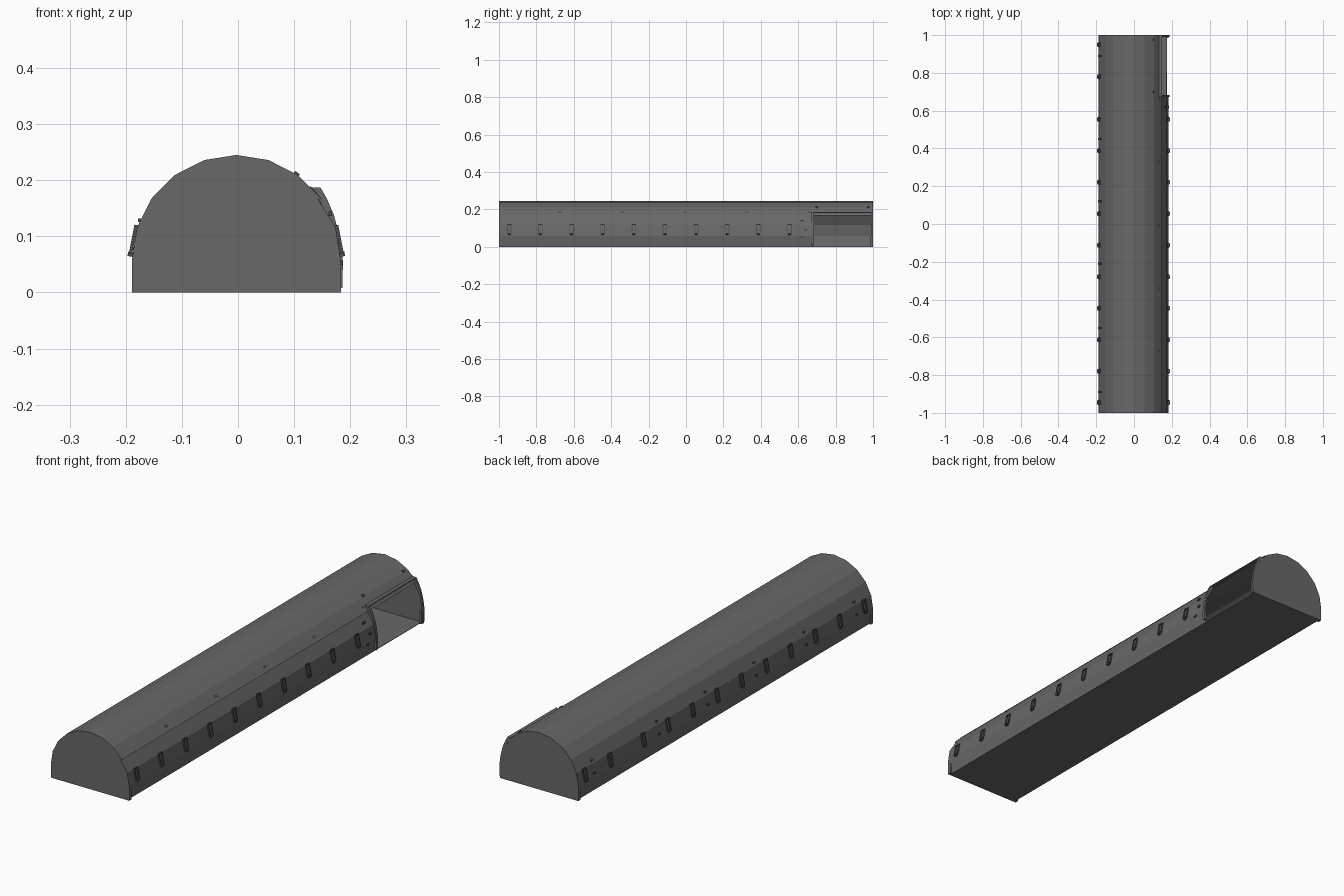
import bpy, bmesh, math
from mathutils import Vector, Matrix

if "Cube" in bpy.data.objects:
    bpy.data.objects.remove(bpy.data.objects["Cube"])

CX, CZ, R = -0.003, 0.059, 0.186      # hull section: 20-sided circle cut by the floor
OPEN_Y = 0.68                         # the side opening runs from here to the back


def material(name, v):
    m = bpy.data.materials.new(name)
    m.diffuse_color = (v, v, v, 1)
    m.use_nodes = True
    m.node_tree.nodes["Principled BSDF"].inputs["Base Color"].default_value = m.diffuse_color
    return m


GREY = material("dark_grey", 0.14)
TRIM = material("charcoal_trim", 0.075)


def finish(bm, name, mat):
    bmesh.ops.recalc_face_normals(bm, faces=bm.faces)
    me = bpy.data.meshes.new(name)
    bm.to_mesh(me)
    bm.free()
    me.materials.append(mat)
    ob = bpy.data.objects.new(name, me)
    bpy.context.collection.objects.link(ob)
    return ob


def on_hull(deg, out=0.0):
    a = math.radians(deg)
    return CX + (R + out) * math.sin(a), CZ + (R + out) * math.cos(a)


def add_box(bm, centre, size, tilt=0.0):
    m = (Matrix.Translation(centre) @ Matrix.Rotation(tilt, 4, 'Y')
         @ Matrix.Diagonal((*size, 1)))
    bmesh.ops.create_cube(bm, size=1, matrix=m)


def add_prism(bm, pts, y0, y1):
    a = [bm.verts.new((x, y0, z)) for x, z in pts]
    b = [bm.verts.new((x, y1, z)) for x, z in pts]
    n = len(pts)
    bm.faces.new(a)
    bm.faces.new(b[::-1])
    for i in range(n):
        bm.faces.new((a[i], a[(i + 1) % n], b[(i + 1) % n], b[i]))


# hull: section swept along y, with end walls and floor, side faces left out at the opening
section = [on_hull(d) for d in range(-90, 91, 18)]
section.insert(-2, (0.129, 0.187))     # upper edge of the opening
foot = on_hull(108)[0]
section = [(2 * CX - foot, 0)] + section + [(foot, 0)]
bm = bmesh.new()
rings = [[bm.verts.new((x, y, z)) for x, z in section] for y in (-1, OPEN_Y, 1)]
n = len(section)
for s in range(2):
    for i in range(n):
        j = (i + 1) % n
        if s == 1 and n - 5 < i < n - 1:
            continue
        bm.faces.new((rings[s][i], rings[s][j], rings[s + 1][j], rings[s + 1][i]))
bm.faces.new(rings[0])
bm.faces.new(rings[2][::-1])
hull = finish(bm, "hull", GREY)
sol = hull.modifiers.new("thickness", 'SOLIDIFY')
sol.thickness = 0.002
sol.offset = -1

# opening frame: two curved ribs and a rail along the top
outer = [(0.147, 0.187), (0.158, 0.168), (0.171, 0.138), (0.181, 0.098),
         (0.187, 0.055), (0.186, 0.008)]
inner = [on_hull(d, -0.004) for d in (105, 90, 72, 54)] + [(0.126, 0.187)]
bm = bmesh.new()
add_prism(bm, outer + inner, OPEN_Y - 0.008, OPEN_Y + 0.004)
add_prism(bm, outer + inner, 0.990, 1.0)
add_prism(bm, [(0.127, 0.187), (0.147, 0.187), (0.149, 0.182), (0.132, 0.182)], OPEN_Y, 1.0)
finish(bm, "opening_frame", GREY)

# corner feet
bm = bmesh.new()
for y in (-0.992, 0.992):
    add_box(bm, (-0.183, y, 0.027), (0.011, 0.016, 0.054))
    add_box(bm, (0.178, y, 0.027), (0.011, 0.016, 0.054))
finish(bm, "corner_feet", GREY)


# side loops: small upright rings with a bracket, lying against the wall
def add_loop(bm, y, side):
    a = math.radians(79)
    x, z = on_hull(79, 0.001)
    x = CX + side * (x - CX)
    up = Vector((-side * math.cos(a), 0, math.sin(a)))
    c = Vector((x, y, z))
    tilt = -side * (math.pi / 2 - a)
    for dy in (-0.010, 0.010):
        add_box(bm, c + Vector((0, dy, 0)), (0.006, 0.004, 0.048), tilt)
    for dz in (-0.024, 0.024):
        add_box(bm, c + up * dz, (0.006, 0.022, 0.004), tilt)
    add_box(bm, c - up * 0.027, (0.009, 0.014, 0.008), tilt)


rows = [-0.945 + i * 0.1665 for i in range(10)]
for name, side, ys in (("right_loops", 1, rows), ("left_loops", -1, rows + [0.78, 0.95])):
    bm = bmesh.new()
    for y in ys:
        add_loop(bm, y, side)
    finish(bm, name, TRIM)

# upper clips on both shoulders
bm = bmesh.new()
for i in range(5):
    x, z = on_hull(47)
    add_box(bm, (x - 0.001, -0.675 + i * 0.334, z - 0.002), (0.010, 0.018, 0.004), math.radians(45))
for y in (0.70, 0.975):
    add_box(bm, (0.105, y, 0.212), (0.010, 0.014, 0.004), math.radians(35))
finish(bm, "upper_clips", TRIM)

# small pegs between the left loops, and a fitting beside the opening
bm = bmesh.new()
for y in (-0.89, -0.55, -0.21, 0.12, 0.45, 0.89):
    for d in (68, 84):
        x, z = on_hull(d)
        add_box(bm, (2 * CX - x, y, z), (0.006, 0.012, 0.006))
for y, d in ((0.62, 64), (0.64, 80), (0.62, 92)):
    x, z = on_hull(d)
    add_box(bm, (x, y, z), (0.006, 0.016, 0.008))
finish(bm, "wall_pegs", TRIM)
